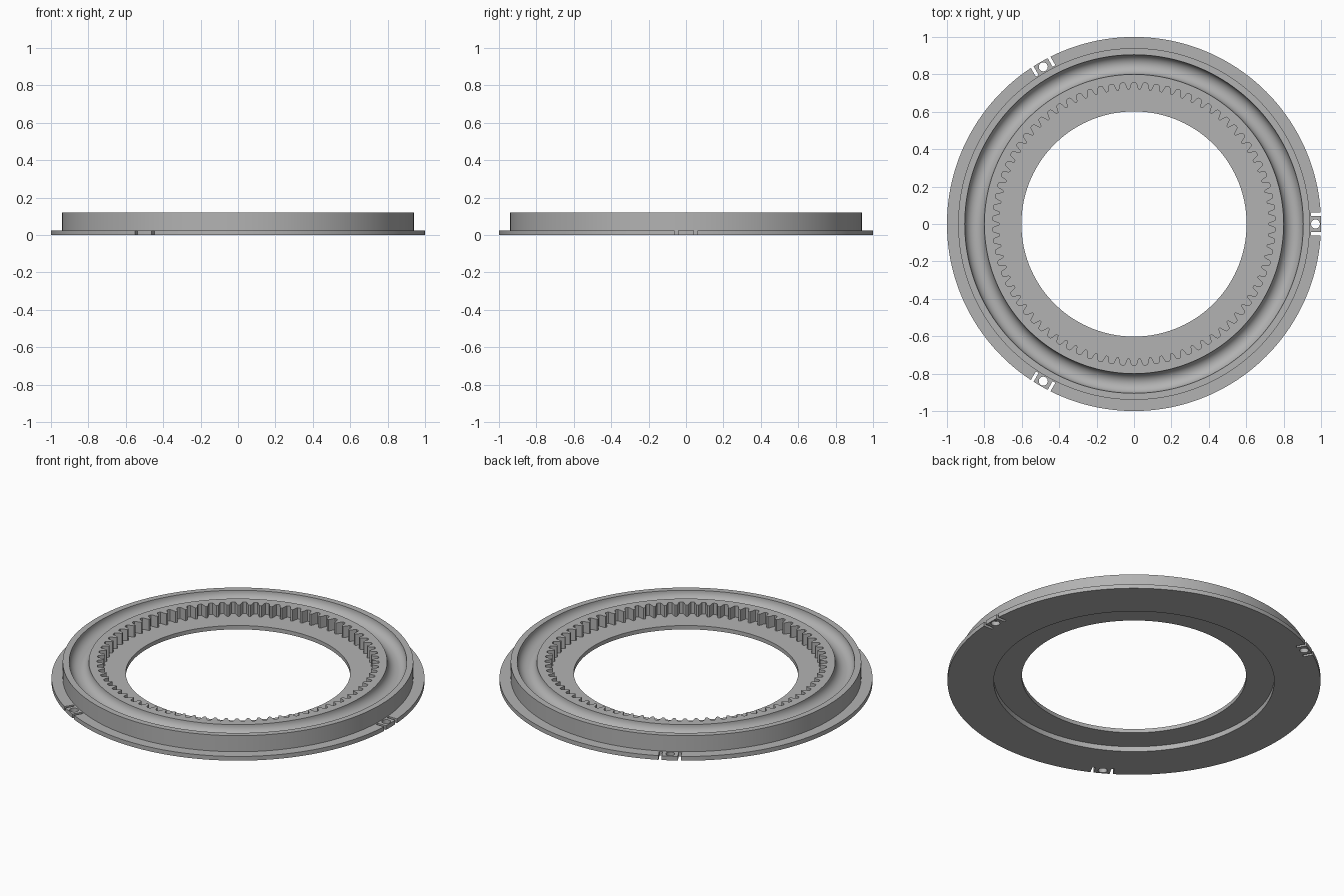
import bpy, bmesh
from math import sin, cos, pi, radians
from mathutils import Matrix

cube = bpy.data.objects.get("Cube")
if cube:
    bpy.data.objects.remove(cube)

SEGMENTS = 192
TEETH = 78
HEIGHT = 0.12
FLANGE_TOP = 0.025
FLOOR_TOP = 0.053
GEAR_OUTER = 0.775

grey = bpy.data.materials.new("mid grey")
grey.use_nodes = True
colour = (0.45, 0.45, 0.45, 1)
grey.diffuse_color = colour
grey.node_tree.nodes["Principled BSDF"].inputs["Base Color"].default_value = colour


def finish(name, bm, smooth=True):
    bmesh.ops.recalc_face_normals(bm, faces=bm.faces)
    mesh = bpy.data.meshes.new(name)
    bm.to_mesh(mesh)
    bm.free()
    mesh.materials.append(grey)
    obj = bpy.data.objects.new(name, mesh)
    bpy.context.collection.objects.link(obj)
    if smooth:
        bpy.ops.object.select_all(action="DESELECT")
        obj.select_set(True)
        bpy.context.view_layer.objects.active = obj
        bpy.ops.object.shade_smooth_by_angle(angle=radians(25))
    return obj


def ring(name, sections):
    """Closed ring from a list of (angle, [(radius, z), ...]) sections."""
    bm = bmesh.new()
    loops = [[bm.verts.new((r * cos(a), r * sin(a), z)) for r, z in profile]
             for a, profile in sections]
    for i, here in enumerate(loops):
        there = loops[(i + 1) % len(loops)]
        for j in range(len(here)):
            k = (j + 1) % len(here)
            bm.faces.new((here[j], there[j], there[k], here[k]))
    return finish(name, bm)


def lathe(name, profile):
    return ring(name, [(2 * pi * i / SEGMENTS, profile) for i in range(SEGMENTS)])


# Bearing housing with a half-round ball track and a thin inner floor
track = [(0.8525 - 0.0525 * cos(pi * i / 16), HEIGHT - 0.0525 * sin(pi * i / 16))
         for i in range(17)]
lathe("housing", [(GEAR_OUTER, HEIGHT)] + track + [
    (0.94, HEIGHT), (0.94, 0), (0.752, 0), (0.752, 0.03),
    (0.602, 0.03), (0.602, FLOOR_TOP), (GEAR_OUTER, FLOOR_TOP)])

# Internal gear: each tooth repeats the same (pitch fraction, radius) steps
tooth = [(-0.5, 0.757), (-0.34, 0.755), (-0.27, 0.748), (-0.16, 0.727),
         (-0.09, 0.719), (0.09, 0.719), (0.16, 0.727), (0.27, 0.748), (0.34, 0.755)]
ring("gear_teeth", [
    (2 * pi * (n + f) / TEETH,
     [(r, FLOOR_TOP), (r, HEIGHT), (GEAR_OUTER, HEIGHT), (GEAR_OUTER, FLOOR_TOP)])
    for n in range(TEETH) for f, r in tooth])

# Mounting flange
flange = lathe("flange", [(0.94, 0), (1, 0), (1, FLANGE_TOP), (0.94, FLANGE_TOP)])

# Cutters for three tabs: a slot on either side and a round screw hole
bm = bmesh.new()
for n in range(3):
    turn = Matrix.Rotation(2 * pi * n / 3, 4, "Z")
    for side in (-1, 1):
        place = Matrix.Translation((0.995, side * 0.052, 0.01))
        bmesh.ops.create_cube(bm, size=1, matrix=turn @ place @ Matrix.Diagonal((0.1, 0.017, 0.1, 1)))
    bmesh.ops.create_cone(bm, cap_ends=True, segments=24, radius1=0.024, radius2=0.024,
                          depth=0.1, matrix=turn @ Matrix.Translation((0.97, 0, 0.01)))
cutter = finish("tab_cutter", bm, smooth=False)
cutter.hide_render = True
cutter.hide_viewport = True

cut = flange.modifiers.new("tab cuts", "BOOLEAN")
cut.operation = "DIFFERENCE"
cut.solver = "EXACT"
cut.object = cutter
